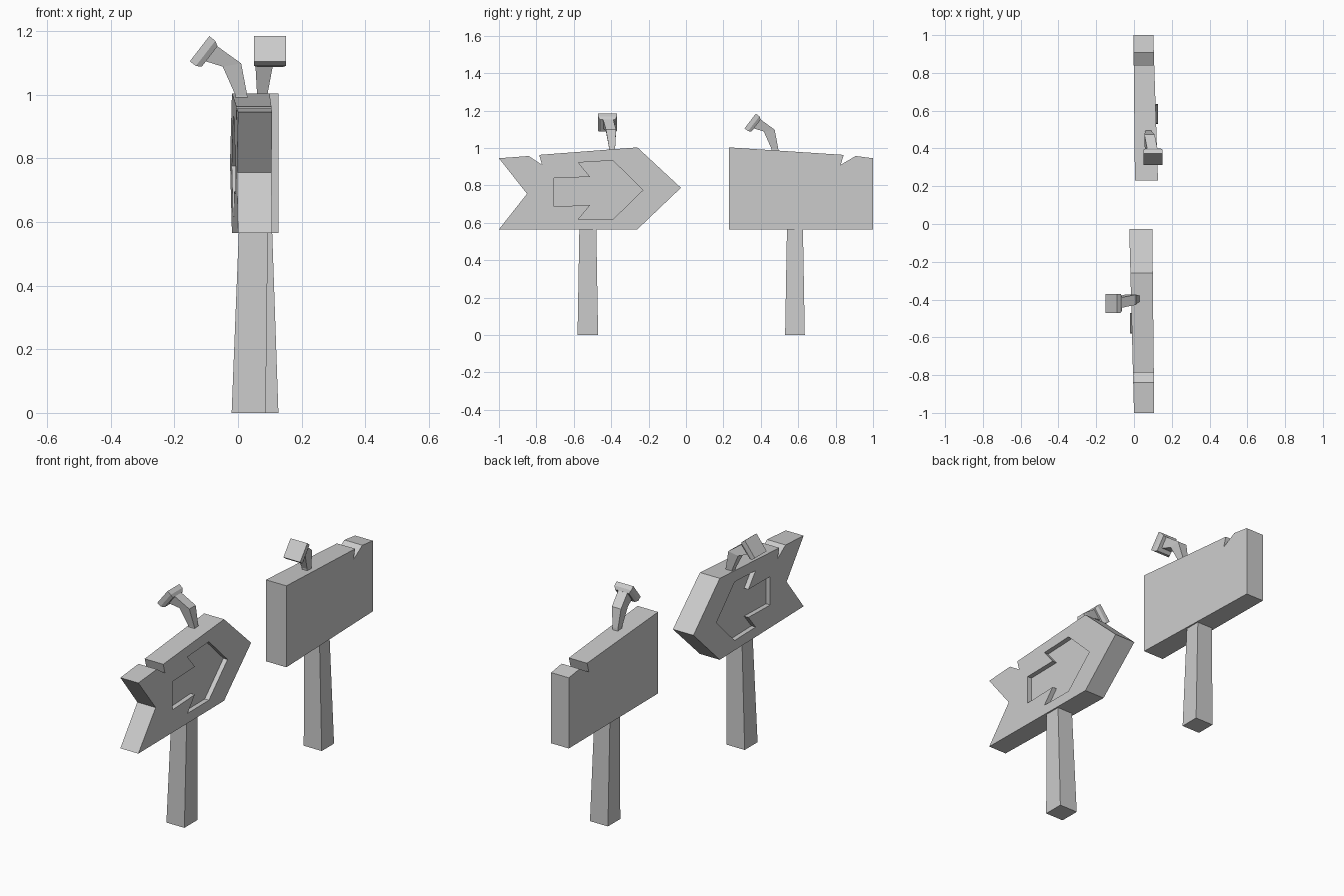
import bpy, bmesh
from mathutils import Vector

if "Cube" in bpy.data.objects:
    bpy.data.objects.remove(bpy.data.objects["Cube"])


def make(name, verts, faces):
    bm = bmesh.new()
    vs = [bm.verts.new(v) for v in verts]
    for f in faces:
        bm.faces.new([vs[i] for i in f])
    bmesh.ops.recalc_face_normals(bm, faces=bm.faces)
    me = bpy.data.meshes.new(name)
    bm.to_mesh(me)
    bm.free()
    ob = bpy.data.objects.new(name, me)
    bpy.context.collection.objects.link(ob)
    return ob


def loft(name, rings):
    """Closed solid through rings with equal point counts."""
    n = len(rings[0])
    verts = [p for r in rings for p in r]
    faces = [list(range(n)), list(range(len(verts) - n, len(verts)))]
    for k in range(len(rings) - 1):
        for i in range(n):
            j = (i + 1) % n
            faces.append([k * n + i, k * n + j, (k + 1) * n + j, (k + 1) * n + i])
    return make(name, verts, faces)


def slab(name, profile, left, right):
    """(y, z) profile between two x planes, each given as a function of y."""
    return loft(name, [[(s(y), y, z) for y, z in profile] for s in (left, right)])


def line(y0, x0, y1, x1):
    return lambda y: x0 + (x1 - x0) * (y - y0) / (y1 - y0)


def rect(x0, x1, y0, y1, z):
    return [(x0, y0, z), (x1, y0, z), (x1, y1, z), (x0, y1, z)]


# Arrow-shaped board, slightly skewed in plan
left = line(-1, 0.0, -0.03, -0.025)
right = line(-1, 0.107, -0.03, 0.097)
arrow = slab("arrow_board", [
    (-1, 0.565), (-0.26, 0.565), (-0.027, 0.787), (-0.26, 1.003), (-0.785, 0.963),
    (-0.77, 0.91), (-0.84, 0.957), (-1, 0.945), (-0.85, 0.755)], left, right)

# Arrow recess cut into both faces
mark = [(-0.705, 0.84), (-0.512, 0.845), (-0.576, 0.922), (-0.391, 0.933), (-0.23, 0.775),
        (-0.391, 0.618), (-0.576, 0.618), (-0.512, 0.695), (-0.705, 0.687)]
D = 0.025
for side, a, b in (("left", lambda y: left(y) - 0.05, lambda y: left(y) + D),
                   ("right", lambda y: right(y) - D, lambda y: right(y) + 0.05)):
    cutter = slab("recess_cutter_" + side, mark, a, b)
    cutter.hide_render = True
    cutter.hide_set(True)
    mod = arrow.modifiers.new("recess_" + side, 'BOOLEAN')
    mod.operation = 'DIFFERENCE'
    mod.solver = 'EXACT'
    mod.object = cutter

# Bake the recesses, then drop the cutters
bpy.context.view_layer.update()
dg = bpy.context.evaluated_depsgraph_get()
baked = bpy.data.meshes.new_from_object(arrow.evaluated_get(dg))
arrow.modifiers.clear()
arrow.data = baked
for ob in list(bpy.data.objects):
    if ob.name.startswith("recess_cutter"):
        bpy.data.objects.remove(ob)

# Plain rectangular board
slab("plain_board", [
    (0.23, 0.565), (1, 0.565), (1, 0.945), (0.907, 0.957), (0.827, 0.91),
    (0.843, 0.963), (0.23, 1.003)],
    line(0.23, 0.005, 1, -0.003), line(0.23, 0.127, 1, 0.102))

# Posts, a little wider at the ground
loft("arrow_post", [rect(-0.02, 0.087, -0.58, -0.47, 0), rect(0.003, 0.094, -0.57, -0.48, 0.58)])
loft("plain_post", [rect(0.02, 0.127, 0.53, 0.635, 0), rect(0.015, 0.107, 0.54, 0.625, 0.58)])


# Bent nails: shank and square head, local bend toward -x
def nail(name, origin, quarter_turn):
    def place(p):
        x, y, z = p
        if quarter_turn:
            x, y = -y, x
        return (x + origin[0], y + origin[1], z)

    def section(a, b, y0, y1):
        return [place(p) for p in ((a[0], y0, a[1]), (b[0], y0, b[1]),
                                   (b[0], y1, b[1]), (a[0], y1, a[1]))]

    loft(name + "_shank", [
        section((-0.005, 0.96), (0.032, 0.96), -0.015, 0.015),
        section((-0.008, 0.998), (0.029, 0.998), -0.016, 0.016),
        section((-0.048, 1.088), (0.01, 1.098), -0.033, 0.021),
        section((-0.112, 1.108), (-0.072, 1.157), -0.05, 0.005)])

    axis = Vector((-0.79, 0, 0.61))
    across = Vector((0.61, 0, 0.79))
    rings = []
    for t, h in ((-0.02, 0.041), (-0.004, 0.05), (0.02, 0.05)):
        c = Vector((-0.105, -0.025, 1.132)) + axis * t
        p, q = c - across * h, c + across * h
        rings.append(section((p.x, p.z), (q.x, q.z), c.y - h, c.y + h))
    loft(name + "_head", rings)


nail("arrow_nail", (0.0, -0.395), False)
nail("plain_nail", (0.076, 0.464), True)
